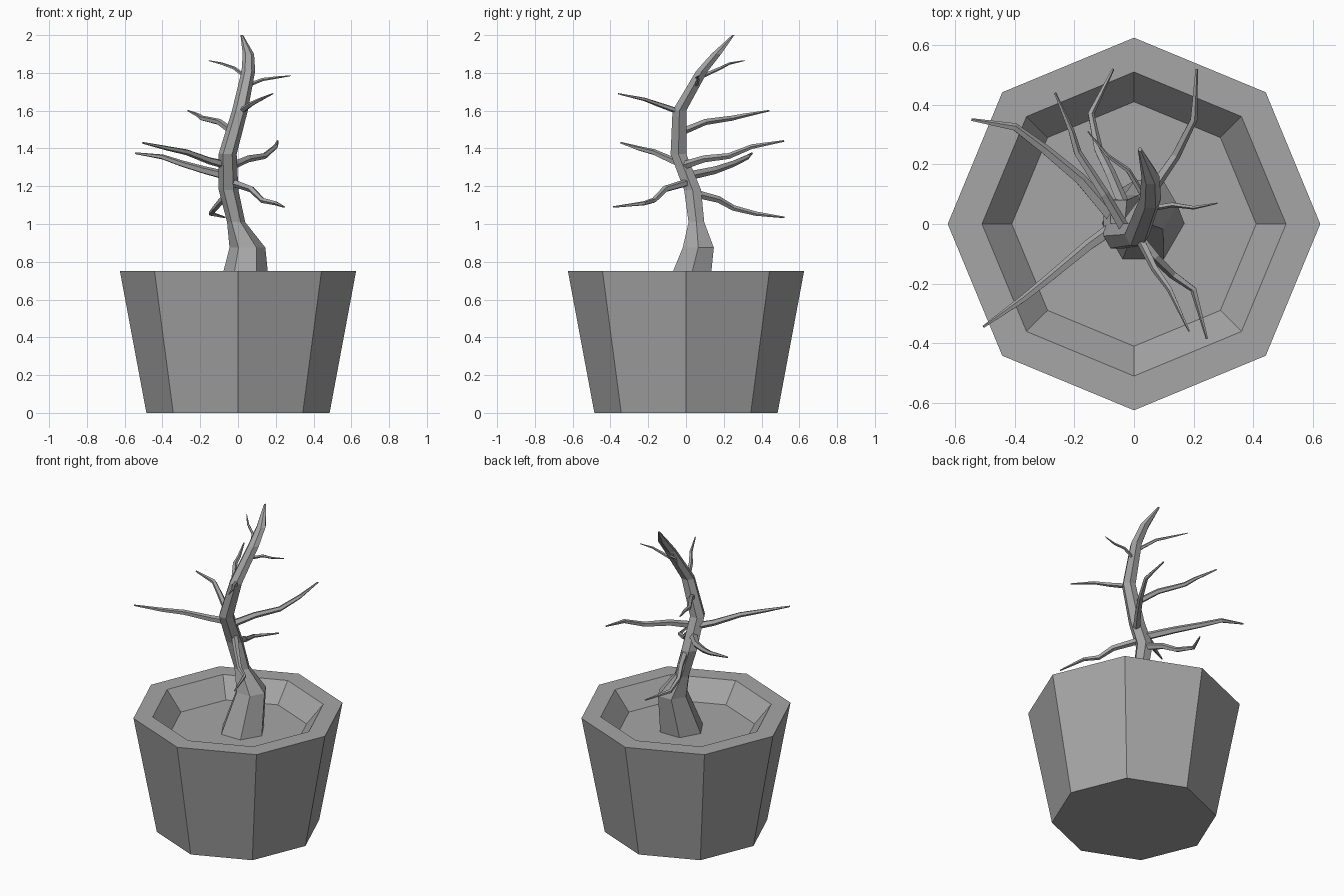
import bpy, bmesh
from math import cos, sin, tau
from mathutils import Vector

cube = bpy.data.objects.get("Cube")
if cube:
    bpy.data.objects.remove(cube)

# One plain grey for everything
grey = bpy.data.materials.new("plain_grey")
grey.use_nodes = True
colour = (0.38, 0.38, 0.38, 1)
grey.diffuse_color = colour
grey.node_tree.nodes["Principled BSDF"].inputs["Base Color"].default_value = colour


def loft(name, centres, radii, sides, level=False):
    """Join rings of vertices along a path; level rings stay horizontal."""
    bm = bmesh.new()
    centres = [Vector(c) for c in centres]
    last = len(centres) - 1
    rings = []
    for i, (centre, radius) in enumerate(zip(centres, radii)):
        u, v = Vector((1, 0, 0)), Vector((0, 1, 0))
        if not level:
            along = (centres[min(i + 1, last)] - centres[max(i - 1, 0)]).normalized()
            u = along.cross(Vector((0, 0, 1))).normalized()
            v = u.cross(along)
        angles = [tau * k / sides for k in range(sides)]
        rings.append([bm.verts.new(centre + radius * (u * cos(a) + v * sin(a)))
                      for a in angles])
    for low, high in zip(rings, rings[1:]):
        for k in range(sides):
            n = (k + 1) % sides
            bm.faces.new((low[k], low[n], high[n], high[k]))
    bm.faces.new(rings[0])
    bm.faces.new(rings[-1])
    bmesh.ops.recalc_face_normals(bm, faces=bm.faces)
    mesh = bpy.data.meshes.new(name)
    bm.to_mesh(mesh)
    bm.free()
    mesh.materials.append(grey)
    obj = bpy.data.objects.new(name, mesh)
    bpy.context.collection.objects.link(obj)
    return obj


# Octagonal pot: base, outer rim, inner rim, soil floor
loft("pot", [(0, 0, z) for z in (0, 0.75, 0.75, 0.63)],
     (0.485, 0.625, 0.51, 0.41), sides=8, level=True)

# Crooked hexagonal trunk, swollen at the foot and pointed at the tip
trunk_path = [(0.03, 0, 0.62), (0.05, 0.065, 0.875), (-0.01, 0.055, 1.01),
              (-0.05, 0.035, 1.18), (-0.055, -0.04, 1.37), (0.01, -0.035, 1.6),
              (0.055, 0.085, 1.81), (0.055, 0.16, 1.9), (0.02, 0.25, 2)]
loft("trunk", trunk_path, (0.14, 0.095, 0.048, 0.052, 0.048, 0.042, 0.036, 0.03, 0.007),
     sides=6, level=True)


def branch(name, thickness, *path):
    """Thin five-sided twig tapering from trunk to tip."""
    steps = len(path) - 1
    radii = [thickness * (1 - 0.6 * i / steps) for i in range(steps)]
    loft(name, path, radii + [thickness * 0.2], sides=5)


# Upper twigs
branch("top_back_twig", 0.011, (0.04, 0.08, 1.78), (-0.02, 0.18, 1.825),
       (-0.09, 0.23, 1.85), (-0.155, 0.31, 1.865))
branch("top_left_twig", 0.011, (0.04, 0.05, 1.73), (0.13, 0.065, 1.765),
       (0.2, 0.055, 1.775), (0.28, 0.07, 1.785))
branch("upper_front_twig", 0.016, (0.02, -0.05, 1.6), (0.07, -0.15, 1.635),
       (0.12, -0.22, 1.66), (0.185, -0.36, 1.69))
branch("upper_back_twig", 0.02, (-0.03, -0.02, 1.49), (-0.1, 0.1, 1.54),
       (-0.19, 0.24, 1.56), (-0.21, 0.31, 1.575), (-0.265, 0.44, 1.6))

# Main side branches
branch("right_front_branch", 0.023, (-0.05, 0, 1.31), (-0.15, -0.07, 1.335),
       (-0.27, -0.17, 1.38), (-0.37, -0.25, 1.4), (-0.505, -0.345, 1.43))
branch("right_back_branch", 0.025, (-0.06, 0.01, 1.255), (-0.18, 0.15, 1.285),
       (-0.3, 0.25, 1.32), (-0.4, 0.325, 1.355), (-0.545, 0.35, 1.375))
branch("left_back_branch", 0.023, (-0.03, -0.01, 1.31), (0.05, 0.1, 1.345),
       (0.14, 0.23, 1.36), (0.2, 0.35, 1.41), (0.21, 0.52, 1.44))

# Drooping lower branches
branch("left_front_branch", 0.021, (-0.03, 0.01, 1.22), (0.07, -0.11, 1.185),
       (0.13, -0.17, 1.125), (0.2, -0.22, 1.11), (0.245, -0.385, 1.09))
branch("lower_back_branch", 0.022, (-0.03, 0.05, 1.16), (-0.08, 0.17, 1.13),
       (-0.12, 0.25, 1.085), (-0.145, 0.37, 1.055), (-0.07, 0.52, 1.035))
